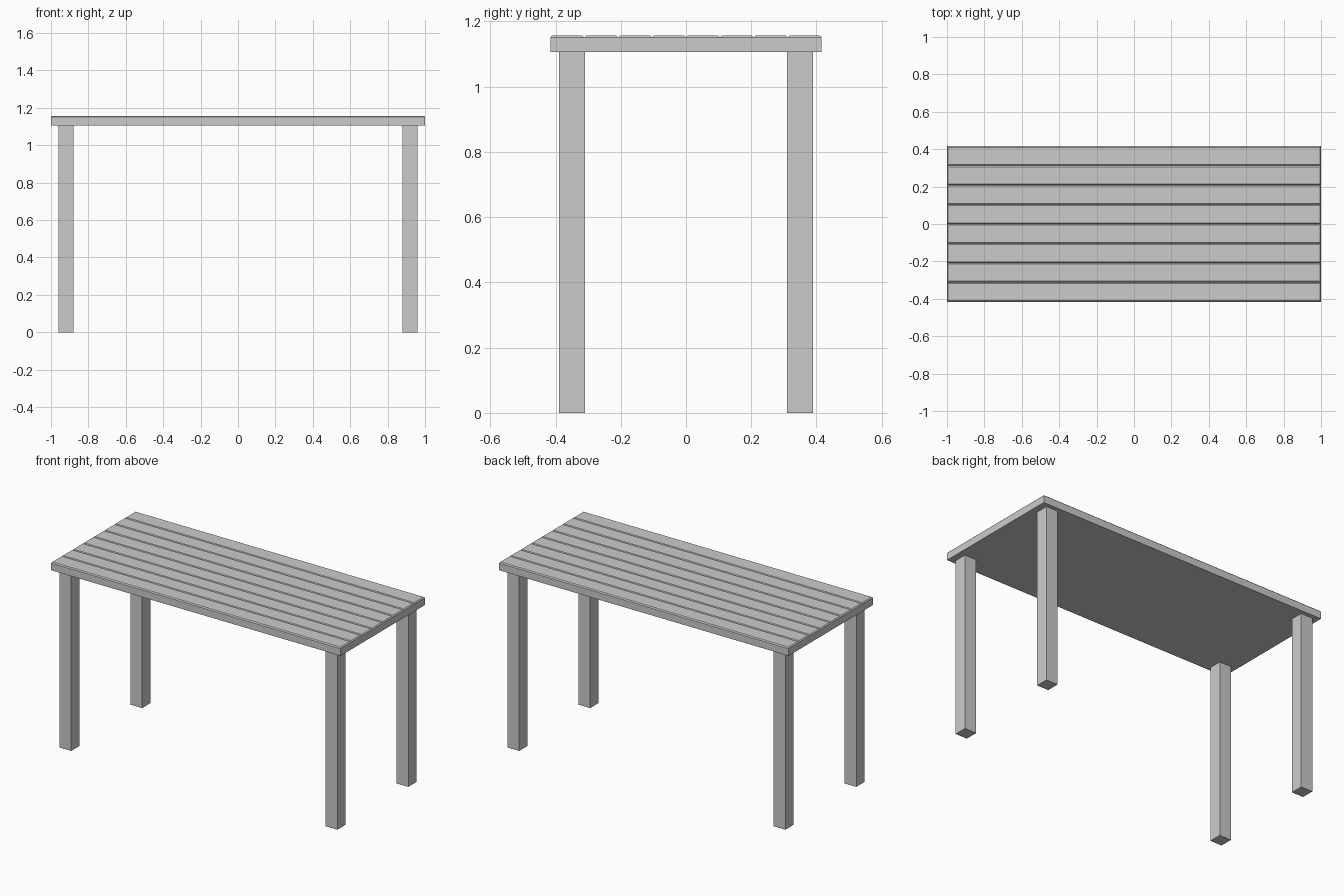
import bpy, bmesh
from mathutils import Matrix

if "Cube" in bpy.data.objects:
    bpy.data.objects.remove(bpy.data.objects["Cube"])

PLANKS = 8
LENGTH, DEPTH = 2.0, 0.832
TOP_BOTTOM, TOP_HEIGHT = 1.106, 1.157
CHAMFER = 0.006


def add_object(name, bm):
    mesh = bpy.data.meshes.new(name)
    bm.to_mesh(mesh)
    bm.free()
    obj = bpy.data.objects.new(name, mesh)
    bpy.context.collection.objects.link(obj)
    return obj


def box(size, centre):
    bm = bmesh.new()
    bmesh.ops.create_cube(bm, size=1.0, matrix=Matrix.Translation(centre) @ Matrix.Diagonal((*size, 1)))
    return bm


# Tabletop: slab sliced into planks, each raised with chamfered edges
shoulder = TOP_HEIGHT - CHAMFER
bm = box((LENGTH, DEPTH, shoulder - TOP_BOTTOM), (0, 0, (shoulder + TOP_BOTTOM) / 2))
top = [f for f in bm.faces if f.normal.z > 0.9]
for i in range(1, PLANKS):
    y = -DEPTH / 2 + i * DEPTH / PLANKS
    top = [f for f in bm.faces if f.normal.z > 0.9]
    geom = top + list({e for f in top for e in f.edges}) + list({v for f in top for v in f.verts})
    bmesh.ops.bisect_plane(bm, geom=geom, plane_co=(0, y, 0), plane_no=(0, 1, 0))
    bm.normal_update()
top = [f for f in bm.faces if f.normal.z > 0.9]
bmesh.ops.inset_individual(bm, faces=top, thickness=CHAMFER, depth=CHAMFER, use_even_offset=True)
add_object("planked_tabletop", bm)

# Four square legs
for side, sx in (("left", -1), ("right", 1)):
    for end, sy in (("front", -1), ("back", 1)):
        add_object(f"{end}_{side}_leg",
                   box((0.08, 0.08, TOP_BOTTOM), (sx * 0.919, sy * 0.35, TOP_BOTTOM / 2)))
